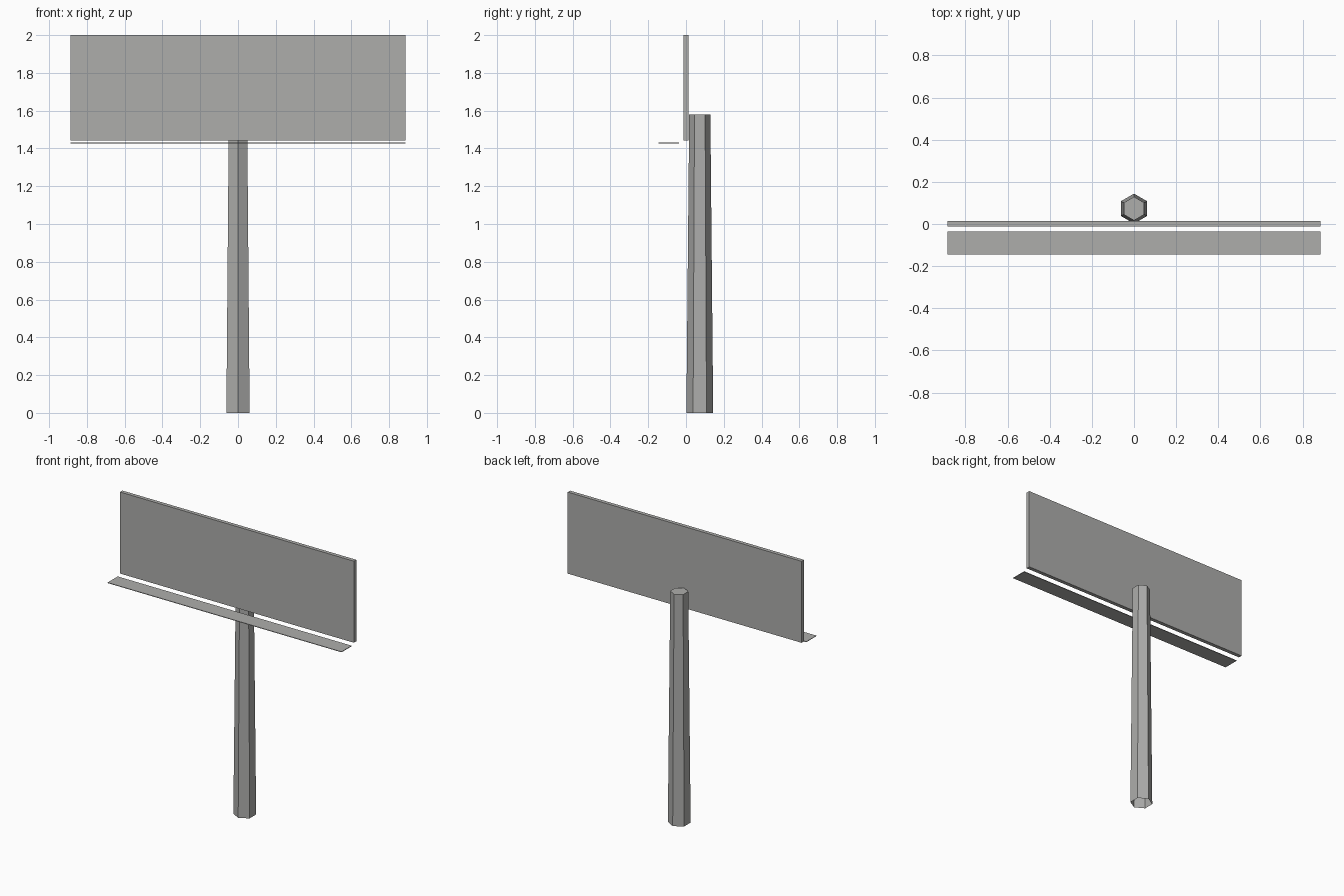
import bpy, bmesh, math
from mathutils import Matrix, Vector

if "Cube" in bpy.data.objects:
    bpy.data.objects.remove(bpy.data.objects["Cube"], do_unlink=True)

# Single painted-metal grey
grey = bpy.data.materials.new("plain_grey")
grey.use_nodes = True
colour = (0.42, 0.42, 0.41, 1)
grey.diffuse_color = colour
grey.node_tree.nodes["Principled BSDF"].inputs["Base Color"].default_value = colour


def add_object(name, bm):
    mesh = bpy.data.meshes.new(name)
    bm.to_mesh(mesh)
    bm.free()
    mesh.materials.append(grey)
    obj = bpy.data.objects.new(name, mesh)
    bpy.context.collection.objects.link(obj)
    return obj


def box(name, low, high):
    low, high = Vector(low), Vector(high)
    bm = bmesh.new()
    bmesh.ops.create_cube(bm, size=1, matrix=Matrix.Translation((low + high) / 2)
                          @ Matrix.Diagonal((*(high - low), 1)))
    return add_object(name, bm)


# Sign panel and the narrow walkway in front of it
half_width = 0.886
box("sign_panel", (-half_width, -0.012, 1.442), (half_width, 0.014, 2.0))
box("walkway", (-half_width, -0.145, 1.427), (half_width, -0.036, 1.431))

# Tapered six-sided post, corners facing front and back, open underneath
height = 1.581
bm = bmesh.new()
bmesh.ops.create_cone(bm, cap_ends=True, segments=6, radius1=0.071, radius2=0.056, depth=height,
                      matrix=Matrix.Translation((0, 0.073, height / 2)))
if max(v.co.x for v in bm.verts) > 0.07:
    bmesh.ops.rotate(bm, verts=bm.verts, cent=(0, 0.073, 0),
                     matrix=Matrix.Rotation(math.radians(30), 3, "Z"))
bottom = [f for f in bm.faces if f.normal.z < -0.9]
bmesh.ops.delete(bm, geom=bottom, context="FACES_ONLY")
add_object("post", bm)
